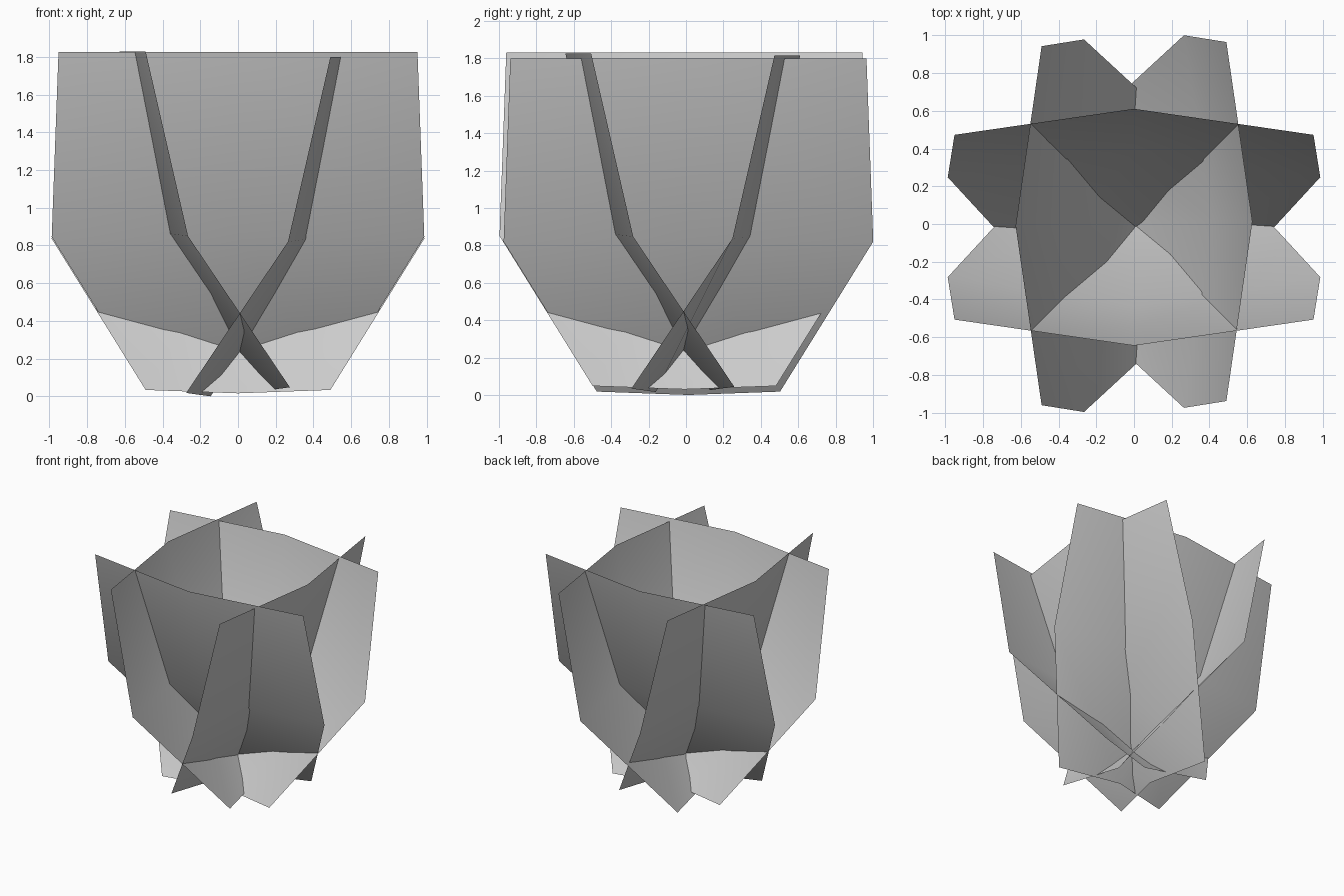
import bpy, math
from mathutils import Matrix

if "Cube" in bpy.data.objects:
    bpy.data.objects.remove(bpy.data.objects["Cube"])

# rows, top to bottom: half width, edge offset, edge height, middle offset, middle height
ROWS = [(0.952, 0.49, 1.83, 0.628, 1.83),
        (0.988, 0.265, 0.85, 0.415, 0.87),
        (0.49, -0.275, 0.048, -0.145, 0.03)]


def petal(name, angle, dx, dy, dz):
    """Thin sheet, bowed across its width and bent inward, crossing its opposite at the base."""
    verts, faces = [], []
    for w, d, z, dm, zm in ROWS:
        verts += [(-w, -d, z), (0, -dm, zm), (w, -d, z)]
    for r in range(2):
        for c in range(2):
            a = r * 3 + c
            faces.append((a, a + 3, a + 4, a + 1))
    mesh = bpy.data.meshes.new(name)
    mesh.from_pydata(verts, [], faces)
    mesh.transform(Matrix.Translation((dx, dy, dz)) @ Matrix.Rotation(math.radians(angle), 4, 'Z'))
    for p in mesh.polygons:
        p.use_smooth = True
    ob = bpy.data.objects.new(name, mesh)
    bpy.context.collection.objects.link(ob)
    return ob


# four crossing sheets around the centre, each slightly shifted
petal("front_sheet", 0, 0, -0.017, -0.004)
petal("right_sheet", 90, 0, 0.013, -0.03)
petal("back_sheet", 180, 0, -0.017, -0.014)
petal("left_sheet", 270, 0, -0.009, 0)
